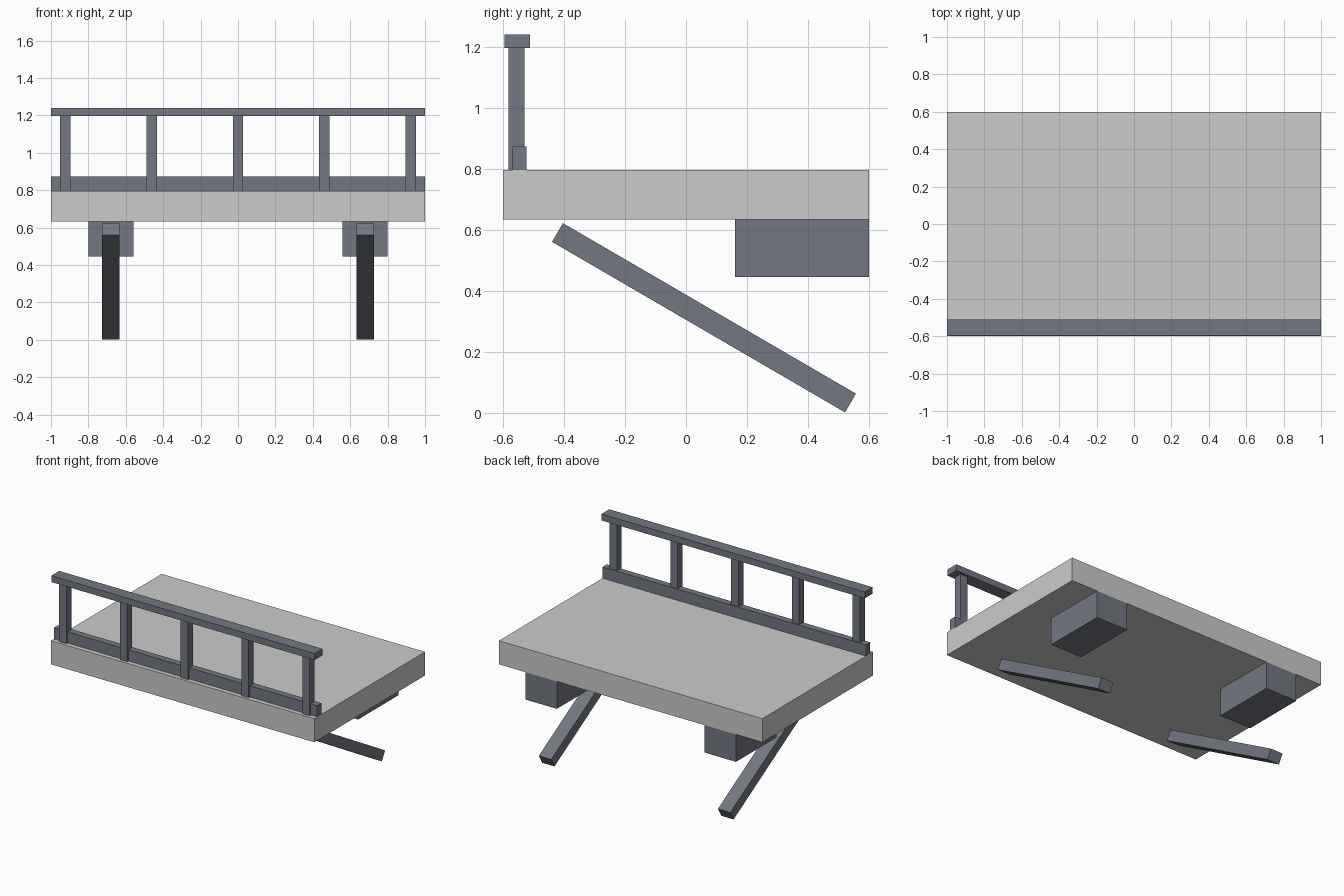
import bpy
from math import radians

if "Cube" in bpy.data.objects:
    bpy.data.objects.remove(bpy.data.objects["Cube"])

dark = bpy.data.materials.new("dark_steel")
dark.diffuse_color = (0.17, 0.185, 0.22, 1)
dark.use_nodes = True
dark.node_tree.nodes["Principled BSDF"].inputs["Base Color"].default_value = dark.diffuse_color


def box(name, x, y, z, mat=dark, tilt=0.0):
    """Box from (min, max) ranges, optionally tilted about the x axis."""
    ranges = (x, y, z)
    bpy.ops.mesh.primitive_cube_add(size=1, location=[(a + b) / 2 for a, b in ranges])
    ob = bpy.context.object
    ob.name = ob.data.name = name
    ob.scale = [b - a for a, b in ranges]
    bpy.ops.object.transform_apply(location=False, rotation=False, scale=True)
    ob.rotation_euler.x = radians(tilt)
    if mat:
        ob.data.materials.append(mat)
    return ob


SLAB_BOTTOM, SLAB_TOP = 0.634, 0.796

# Platform slab
box("platform_slab", (-1, 1), (-0.6, 0.6), (SLAB_BOTTOM, SLAB_TOP), None)

# Railing: handrail, kick board and evenly spaced posts
box("handrail", (-1, 1), (-0.596, -0.511), (1.197, 1.241))
box("kick_board", (-1, 1), (-0.569, -0.523), (SLAB_TOP, 0.873))
for i in range(-2, 3):
    x = i * 0.4615
    box("railing_post", (x - 0.0275, x + 0.0275), (-0.582, -0.529), (SLAB_TOP, 1.197))

# Support beams and sloping struts, one pair per side
for side in (-1, 1):
    x = side * 0.68
    box("support_beam", (x - 0.12, x + 0.12), (0.16, 0.6), (0.446, SLAB_BOTTOM))
    cy, cz, length, thick = 0.059, 0.312, 1.112, 0.071
    box("diagonal_strut", (x - 0.047, x + 0.047),
        (cy - length / 2, cy + length / 2),
        (cz - thick / 2, cz + thick / 2), tilt=-30.2)
